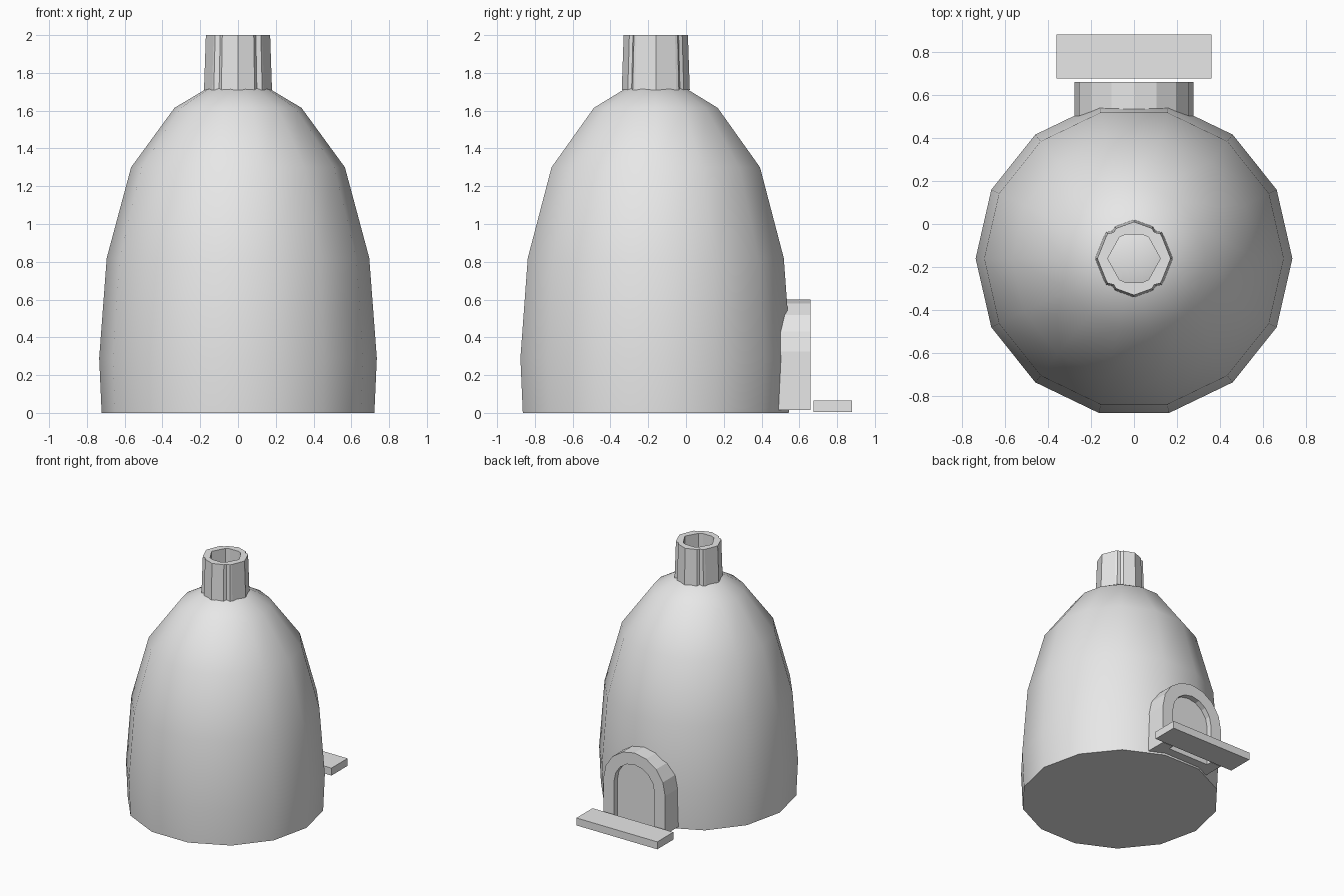
import bpy, bmesh, math

default = bpy.data.objects.get("Cube")
if default:
    bpy.data.objects.remove(default, do_unlink=True)

grey = bpy.data.materials.new("plain_grey")
grey.use_nodes = True
grey.diffuse_color = (0.8, 0.8, 0.8, 1)
grey.node_tree.nodes["Principled BSDF"].inputs["Base Color"].default_value = (0.8, 0.8, 0.8, 1)
CY = -0.16  # centre of the body in y


def finish(name, bm, smooth=False):
    bmesh.ops.recalc_face_normals(bm, faces=bm.faces)
    mesh = bpy.data.meshes.new(name)
    bm.to_mesh(mesh)
    bm.free()
    mesh.materials.append(grey)
    obj = bpy.data.objects.new(name, mesh)
    bpy.context.collection.objects.link(obj)
    if smooth:
        bpy.ops.object.select_all(action='DESELECT')
        obj.select_set(True)
        bpy.context.view_layer.objects.active = obj
        bpy.ops.object.shade_smooth_by_angle(angle=math.radians(50))
    return obj


def bridge(bm, a, b, closed=True):
    for i in range(len(a) if closed else len(a) - 1):
        j = (i + 1) % len(a)
        bm.faces.new((a[i], a[j], b[j], b[i]))


# Domed body: a 14-sided lathe with a closed base and a pointed crown
bm = bmesh.new()
rings = []
for r, z in [(0.722, 0), (0.735, 0.29), (0.695, 0.82), (0.566, 1.30), (0.336, 1.615)]:
    angles = [math.tau * i / 14 for i in range(14)]
    rings.append([bm.verts.new((r * math.cos(a), CY + r * math.sin(a), z)) for a in angles])
for low, high in zip(rings, rings[1:]):
    bridge(bm, low, high)
bm.faces.new(rings[0])
crown = bm.verts.new((0, CY, 1.815))
for i in range(14):
    bm.faces.new((rings[-1][i], rings[-1][(i + 1) % 14], crown))
finish("domed_body", bm, smooth=True)


# Chimney: tapered tube with a shallow groove on each diagonal
def mirrored_loop(quarter):
    """Closed loop from points running from the +x axis to the +y axis."""
    half = quarter + [(-x, y) for x, y in reversed(quarter[:-1])]
    return half + [(x, -y) for x, y in reversed(half[1:-1])]


outer = mirrored_loop([(0.18, 0), (0.137, 0.108), (0.128, 0.122), (0.1, 0.128), (0.088, 0.148), (0, 0.18)])
inner = mirrored_loop([(0.122, 0), (0.068, 0.098), (0.038, 0.112), (0, 0.112)])
bm = bmesh.new()


def chimney_ring(points, scale, z):
    return [bm.verts.new((x * scale, CY + y * scale, z)) for x, y in points]


out_low, out_top = chimney_ring(outer, 1, 1.71), chimney_ring(outer, 0.945, 2)
in_low, in_top = chimney_ring(inner, 1, 1.71), chimney_ring(inner, 1, 2)
bridge(bm, out_low, out_top)
bridge(bm, in_low, in_top)
for a, b in ((out_low, in_low), (out_top, in_top)):
    edges = [bm.edges.get((ring[i - 1], ring[i])) for ring in (a, b) for i in range(len(ring))]
    bmesh.ops.triangle_fill(bm, edges=edges, use_beauty=True)
finish("chimney", bm)


# Arched doorway on the back
def arch(r, spring, base):
    curve = [(r * math.cos(math.pi * i / 8), spring + r * math.sin(math.pi * i / 8)) for i in range(9)]
    return [(r, base)] + curve + [(-r, base)]


def arch_verts(bm, points, y):
    return [bm.verts.new((x, y, z)) for x, z in points]


big, small = arch(0.275, 0.325, 0.015), arch(0.18, 0.325, 0.015)
bm = bmesh.new()
loops = [arch_verts(bm, p, y) for p, y in ((big, 0.45), (big, 0.658), (small, 0.658), (small, 0.45))]
for i in range(4):
    a, b = loops[i], loops[(i + 1) % 4]
    bridge(bm, a, b, closed=False)
for end in (0, -1):
    bm.faces.new([loop[end] for loop in loops])
finish("door_frame", bm)

bm = bmesh.new()
front, back = arch_verts(bm, small, 0.615), arch_verts(bm, small, 0.45)
bridge(bm, front, back)
bm.faces.new(front)
bm.faces.new(back)
finish("door", bm)

# Flat doorstep
bm = bmesh.new()
bmesh.ops.create_cube(bm, size=1)
bmesh.ops.scale(bm, vec=(0.72, 0.205, 0.06), verts=bm.verts)
bmesh.ops.translate(bm, vec=(0, 0.777, 0.035), verts=bm.verts)
finish("doorstep", bm)
